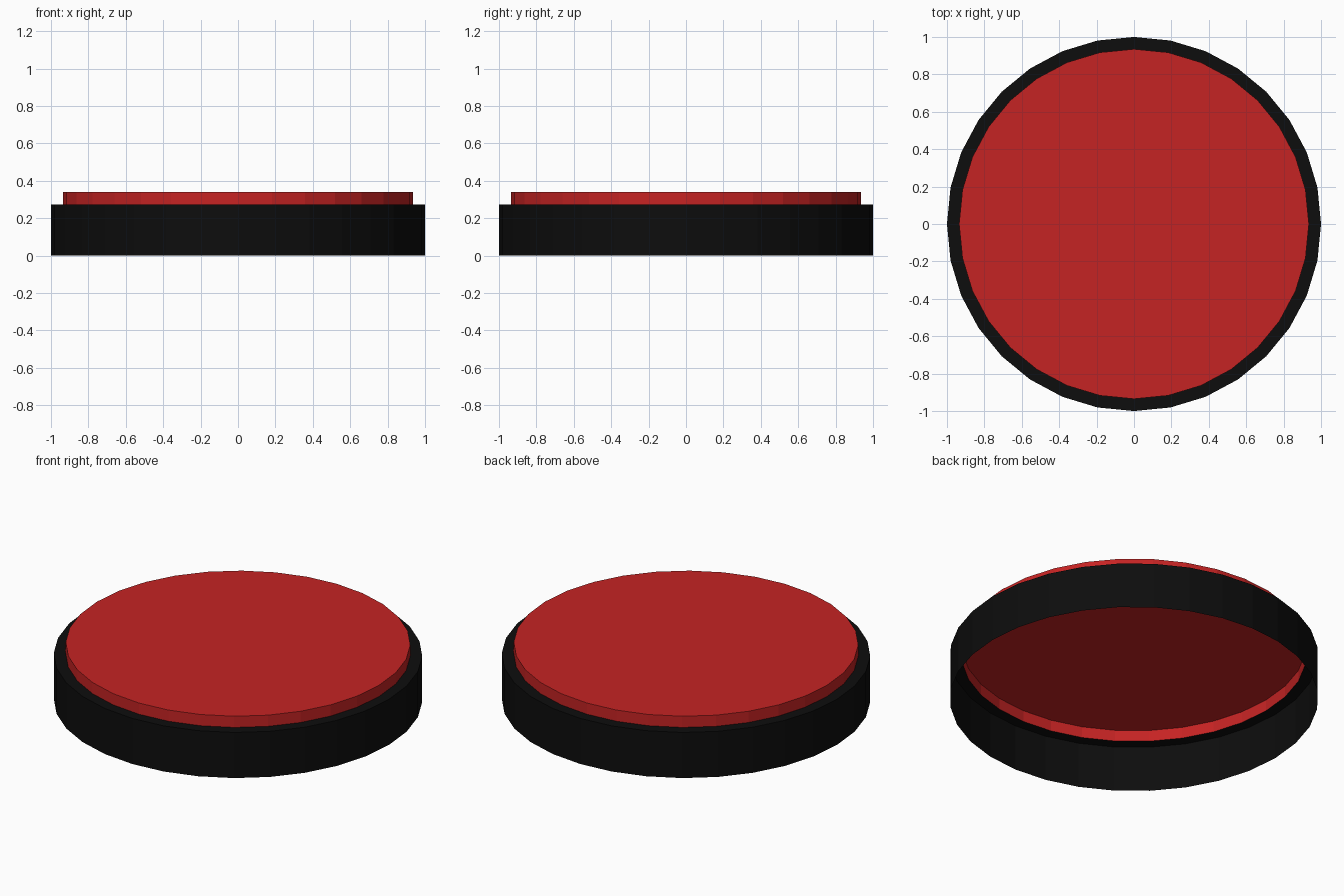
import bpy
import bmesh
from math import cos, sin, tau

SIDES = 32

if "Cube" in bpy.data.objects:
    bpy.data.objects.remove(bpy.data.objects["Cube"], do_unlink=True)


def make_material(name, rgb):
    mat = bpy.data.materials.new(name)
    mat.use_nodes = True
    mat.diffuse_color = (*rgb, 1)
    mat.node_tree.nodes["Principled BSDF"].inputs["Base Color"].default_value = (*rgb, 1)
    return mat


def lathe(name, profile, mat, capped=False):
    """Turn a (radius, height) profile into an open faceted shell."""
    bm = bmesh.new()
    rings = [[bm.verts.new((r * cos(tau * i / SIDES), r * sin(tau * i / SIDES), z))
              for i in range(SIDES)] for r, z in profile]
    for low, high in zip(rings, rings[1:]):
        for i in range(SIDES):
            j = (i + 1) % SIDES
            bm.faces.new((low[i], low[j], high[j], high[i]))
    if capped:
        bm.faces.new(rings[-1])
    mesh = bpy.data.meshes.new(name)
    bm.to_mesh(mesh)
    bm.free()
    mesh.materials.append(mat)
    obj = bpy.data.objects.new(name, mesh)
    bpy.context.collection.objects.link(obj)
    return obj


black = make_material("black housing", (0.004, 0.004, 0.004))
red = make_material("red lens", (0.56, 0.017, 0.017))

# Hollow housing: outer wall, then the narrow ledge around the lens
lathe("housing", [(1, 0), (1, 0.273), (0.935, 0.273)], black)

# Raised lens: short wall closed by a flat top, open underneath
lathe("lens", [(0.935, 0.273), (0.935, 0.34)], red, capped=True)
